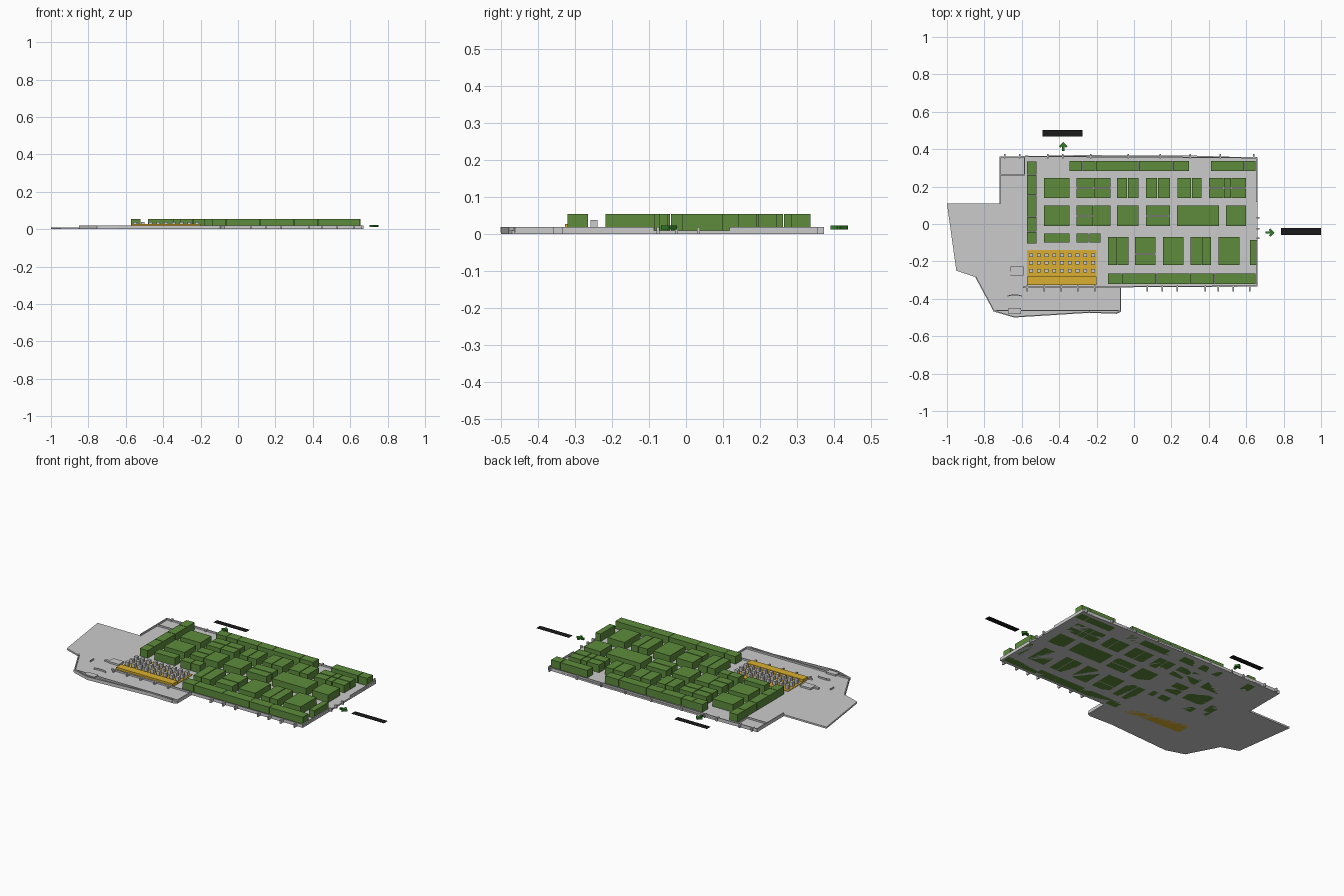
import bpy, bmesh, math
from mathutils import Vector, Matrix

FLOOR, WALL, BOOTH = 0.01, 0.0195, 0.055


def material(name, rgb):
    m = bpy.data.materials.new(name)
    m.diffuse_color = (*rgb, 1)
    return m


GREEN = material("booth_green", (0.11, 0.26, 0.045))
ARROW = material("arrow_green", (0.03, 0.2, 0.02))
YELLOW = material("stage_yellow", (0.7, 0.43, 0.03))
BLACK = material("label_black", (0.01, 0.01, 0.01))


def finish(name, bm, mat=None):
    bmesh.ops.recalc_face_normals(bm, faces=bm.faces)
    me = bpy.data.meshes.new(name)
    bm.to_mesh(me)
    bm.free()
    ob = bpy.data.objects.new(name, me)
    bpy.context.collection.objects.link(ob)
    if mat:
        me.materials.append(mat)
    return ob


def add_box(bm, x0, x1, y0, y1, z0, z1):
    m = Matrix.Translation(((x0 + x1) / 2, (y0 + y1) / 2, (z0 + z1) / 2))
    bmesh.ops.create_cube(bm, size=1, matrix=m @ Matrix.Diagonal((x1 - x0, y1 - y0, z1 - z0, 1)))


def boxes(name, items, mat=None):
    bm = bmesh.new()
    for b in items:
        add_box(bm, *b)
    return finish(name, bm, mat)


def prism(name, pts, z0, z1, mat=None):
    bm = bmesh.new()
    f = bm.faces.new([bm.verts.new((x, y, z0)) for x, y in pts])
    top = bmesh.ops.extrude_face_region(bm, geom=[f])["geom"]
    bmesh.ops.translate(bm, vec=(0, 0, z1 - z0), verts=[v for v in top if isinstance(v, bmesh.types.BMVert)])
    return finish(name, bm, mat)


def wall(name, pts, t=0.006, z1=WALL):
    bm = bmesh.new()
    for a, b in zip(pts, pts[1:]):
        a, b = Vector((*a, 0)), Vector((*b, 0))
        d = b - a
        c = (a + b) / 2 + Vector((0, 0, z1 / 2 + 0.002))
        m = Matrix.Translation(c) @ Matrix.Rotation(math.atan2(d.y, d.x), 4, 'Z')
        bmesh.ops.create_cube(bm, size=1, matrix=m @ Matrix.Diagonal((d.length + t, t, z1 - 0.004, 1)))
    return finish(name, bm)


# Floor slab following the hall outline
prism("hall_floor", [(-0.72, 0.36), (-0.3, 0.368), (0.3, 0.366), (0.66, 0.355), (0.66, -0.335),
                     (-0.07, -0.335), (-0.07, -0.47), (-0.095, -0.48), (-0.24, -0.475),
                     (-0.64, -0.5), (-0.75, -0.465), (-0.845, -0.285), (-0.95, -0.25),
                     (-1.0, 0.11), (-0.72, 0.11)], 0, FLOOR)

# Low perimeter and inner walls
wall("back_wall", [(-0.58, 0.362), (0.655, 0.354)])
wall("back_left_wall", [(-0.717, 0.11), (-0.717, 0.357), (-0.58, 0.36)])
wall("left_inner_wall", [(-0.717, 0.263), (-0.585, 0.263), (-0.585, 0.36)])
wall("right_wall_back", [(0.656, 0.35), (0.656, 0.12)])
wall("right_wall_front", [(0.656, -0.09), (0.656, -0.332)])
wall("front_wall", [(-0.59, -0.338), (0.656, -0.332)])
wall("lobby_wall", [(-0.845, -0.285), (-0.75, -0.462), (-0.073, -0.462), (-0.073, -0.338)])
wall("lobby_outer_wall", [(-0.75, -0.465), (-0.64, -0.497), (-0.24, -0.472), (-0.095, -0.477), (-0.073, -0.462)])
wall("lobby_arc", [(-0.675, -0.385), (-0.655, -0.38), (-0.62, -0.38), (-0.6, -0.385)], 0.004)
boxes("lobby_stairs", [(-0.66, -0.59, -0.275, -0.228, 0.005, 0.02),
                       (-0.69, -0.66, -0.27, -0.255, 0.005, 0.018),
                       (-0.67, -0.605, -0.482, -0.448, 0.005, 0.0195),
                       (-0.75, -0.745, -0.32, -0.29, 0.005, 0.018)])
boxes("front_posts", [(x - 0.004, x + 0.004, -0.36, -0.33, 0, WALL) for x in
                      (-0.57, -0.48, -0.39, -0.3, -0.21, 0.07, 0.15, 0.23, 0.38, 0.45, 0.53, 0.62)])
boxes("back_posts", [(x - 0.004, x + 0.004, 0.35, 0.373, 0, WALL) for x in
                     (-0.69, -0.61, -0.46, -0.38, -0.23, -0.03, 0.14, 0.3, 0.46, 0.64)])
boxes("side_door_posts", [(0.655, 0.67, y, y + 0.008, 0, WALL) for y in (-0.08, -0.03, 0.03)])

# Exhibition booths: depth range, then width ranges
ROWS = {
    "back_row": (0.284, 0.337, [(-0.345, -0.277), (-0.275, -0.205), (-0.203, -0.073), (-0.071, 0.023),
                                (0.026, 0.205), (0.208, 0.295), (0.413, 0.588), (0.592, 0.65)]),
    "second_row": (0.14, 0.245, [(-0.48, -0.345), (-0.09, -0.037), (-0.033, 0.023), (0.063, 0.123),
                                 (0.127, 0.193)]),
    "second_row_back": (0.196, 0.245, [(-0.307, -0.217), (-0.213, -0.125), (0.4, 0.478), (0.482, 0.518), (0.522, 0.6)]),
    "second_row_front": (0.14, 0.191, [(-0.307, -0.217), (-0.213, -0.125), (0.4, 0.478), (0.482, 0.518), (0.522, 0.6)]),
    "second_row_pair": (0.14, 0.245, [(0.233, 0.305), (0.309, 0.36)]),
    "third_row": (-0.01, 0.1, [(-0.48, -0.345), (-0.217, -0.125), (-0.09, 0.023), (0.23, 0.455), (0.493, 0.6)]),
    "third_row_back": (0.046, 0.1, [(-0.307, -0.22), (0.063, 0.193)]),
    "third_row_front": (-0.01, 0.041, [(-0.307, -0.22), (0.063, 0.193)]),
    "fourth_row": (-0.1, -0.05, [(-0.48, -0.345), (-0.307, -0.242), (-0.239, -0.18)]),
    "fifth_row": (-0.218, -0.07, [(-0.14, -0.092), (-0.088, -0.03), (0.155, 0.265), (0.303, 0.36),
                                  (0.364, 0.412), (0.453, 0.565)]),
    "fifth_row_back": (-0.158, -0.07, [(0.005, 0.115)]),
    "fifth_row_front": (-0.218, -0.163, [(0.005, 0.115)]),
    "right_edge": (-0.218, -0.085, [(0.62, 0.654)]),
    "front_row": (-0.32, -0.265, [(-0.14, -0.067), (-0.065, 0.118), (0.12, 0.298), (0.3, 0.428),
                                  (0.43, 0.65)]),
}
for name, (y0, y1, spans) in ROWS.items():
    boxes("booths_" + name, [(a, b, y0, y1, 0, BOOTH) for a, b in spans], GREEN)
boxes("booths_left_column", [(-0.572, -0.52, a, b, 0, BOOTH) for a, b in
                             ((0.265, 0.335), (0.155, 0.262), (0.04, 0.152), (-0.04, 0.037), (-0.105, -0.043))], GREEN)

# Stage with its seating floor
boxes("stage_floor", [(-0.572, -0.2, -0.28, -0.14, 0, 0.0135)], YELLOW)
boxes("stage_platform", [(-0.572, -0.2, -0.327, -0.28, 0, 0.028)], YELLOW)

# Seats in a regular grid, each a seat block with a backrest
seats = []
for row in range(3):
    for col in range(9):
        x, y = -0.551 + 0.0415 * col, -0.167 - 0.041 * row
        seats.append((x - 0.01, x + 0.01, y - 0.0095, y + 0.0095, 0.0125, 0.038))
boxes("audience_seats", seats)

# Direction arrows outside the hall
SHAPE = [(0.024, 0), (0.002, 0.022), (-0.006, 0.014), (0.002, 0.006), (-0.024, 0.006),
         (-0.024, -0.006), (0.002, -0.006), (-0.006, -0.014), (0.002, -0.022)]
prism("arrow_right", [(0.727 + u, -0.046 + v) for u, v in SHAPE], 0.012, 0.023, ARROW)
prism("arrow_back", [(-0.378 - v, 0.414 + u) for u, v in SHAPE], 0.012, 0.023, ARROW)

# Thin blank strips where the flat captions lie
boxes("blank_label_right", [(0.785, 1.0, -0.058, -0.022, 0.012, 0.0125)], BLACK)
boxes("blank_label_back", [(-0.49, -0.275, 0.468, 0.503, 0.012, 0.0125)], BLACK)
